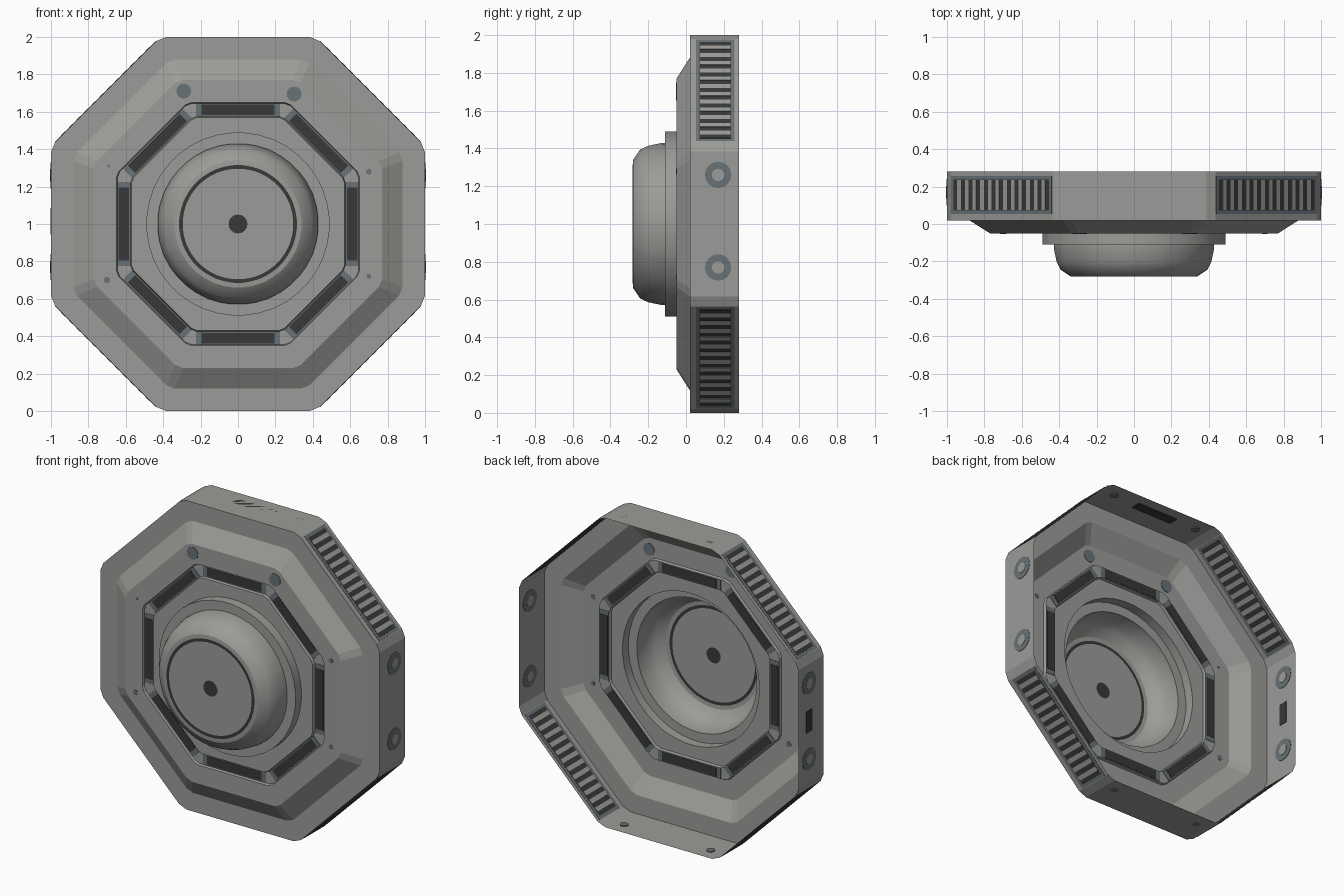
import bpy, bmesh, math
from mathutils import Vector

if "Cube" in bpy.data.objects:
    bpy.data.objects.remove(bpy.data.objects["Cube"])


def material(name, rgb):
    m = bpy.data.materials.new(name)
    m.diffuse_color = (*rgb, 1)
    m.use_nodes = True
    m.node_tree.nodes["Principled BSDF"].inputs["Base Color"].default_value = m.diffuse_color
    return m


MATS = [material("light_grey_metal", (0.33, 0.33, 0.315)),
        material("blue_grey_trim", (0.14, 0.17, 0.185)),
        material("dark_slot", (0.04, 0.04, 0.04))]
GREY, TRIM, DARK = range(3)
CENTRE = Vector((0, 0, 1))
ANGLES = [45 * k + d for k in range(8) for d in (-21, -12.6, -4.2, 4.2, 12.6, 21)]


def finish(bm, name):
    me = bpy.data.meshes.new(name)
    bm.to_mesh(me)
    bm.free()
    for m in MATS:
        me.materials.append(m)
    ob = bpy.data.objects.new(name, me)
    bpy.context.collection.objects.link(ob)
    return ob


def lathe(name, loops):
    """Sheet through loops of (is_octagon, radius, y, material, smooth)."""
    bm = bmesh.new()
    prev = None
    for octagon, r, y, mat, smooth in loops:
        ring = []
        for a in ANGLES:
            d = (a + 22.5) % 45 - 22.5
            rr = r / math.cos(math.radians(d)) if octagon else r
            t = math.radians(a)
            ring.append(bm.verts.new(CENTRE + Vector((rr * math.cos(t), y, rr * math.sin(t)))))
        if prev:
            for i in range(len(ring)):
                j = (i + 1) % len(ring)
                f = bm.faces.new((prev[i], ring[i], ring[j], prev[j]))
                f.material_index = mat
                f.smooth = smooth
        prev = ring
    f = bm.faces.new(prev)
    f.material_index = DARK
    bmesh.ops.recalc_face_normals(bm, faces=bm.faces)
    # outside of the sheet faces the front
    if f.normal.y > 0:
        bmesh.ops.reverse_faces(bm, faces=bm.faces)
    return finish(bm, name)


def rect(w, h):
    return [(-w / 2, -h / 2), (w / 2, -h / 2), (w / 2, h / 2), (-w / 2, h / 2)]


def disc(r, n=16):
    return [(r * math.cos(2 * math.pi * i / n), r * math.sin(2 * math.pi * i / n)) for i in range(n)]


def slab(bm, origin, u, v, outline, thick, mat):
    """Thin plate straddling the sheet, so it shows on both sides."""
    n = u.cross(v)
    lo, hi = ([bm.verts.new(origin + u * a + v * b + n * s) for a, b in outline]
              for s in (-thick / 2, thick / 2))
    faces = [bm.faces.new(lo[::-1]), bm.faces.new(hi)]
    for i in range(len(lo)):
        j = (i + 1) % len(lo)
        faces.append(bm.faces.new((lo[i], lo[j], hi[j], hi[i])))
    for f in faces:
        f.material_index = mat


Y = Vector((0, 1, 0))
X = Vector((1, 0, 0))
Z = Vector((0, 0, 1))


def side(deg):
    """Outward direction and tangent of one octagon side."""
    t = math.radians(deg)
    return Vector((math.cos(t), 0, math.sin(t))), Vector((-math.sin(t), 0, math.cos(t)))


# Octagonal shell with groove, round flange, dome and end disc
lathe("octagonal_housing", [
    (True, 1.0, 0.28, GREY, False),
    (True, 1.0, 0.02, GREY, False),
    (True, 0.88, 0.02, GREY, False),
    (True, 0.77, -0.05, GREY, False),
    (True, 0.65, -0.05, GREY, False),
    (True, 0.645, -0.035, GREY, False),
    (True, 0.575, -0.035, GREY, False),
    (True, 0.57, -0.05, GREY, False),
    (False, 0.49, -0.05, GREY, False),
    (False, 0.49, -0.11, GREY, True),
    (False, 0.43, -0.11, GREY, False),
    (False, 0.43, -0.13, GREY, True),
    (False, 0.415, -0.2, GREY, True),
    (False, 0.395, -0.243, GREY, True),
    (False, 0.34, -0.28, GREY, True),
    (False, 0.315, -0.282, GREY, False),
    (False, 0.296, -0.282, DARK, False),
    (False, 0.05, -0.282, GREY, False),
])

# Eight slots in the groove
bm = bmesh.new()
for k in range(8):
    n, t = side(45 * k)
    o = CENTRE + n * 0.61 - Y * 0.035
    slab(bm, o, t, n, rect(0.45, 0.068), 0.005, TRIM)
    slab(bm, o, t, n, rect(0.39, 0.056), 0.009, DARK)
finish(bm, "groove_slots")

# Vent grilles on the four diagonal sides
bm = bmesh.new()
BARS = 12
for k in (1, 3, 5, 7):
    n, t = side(45 * k)
    o = CENTRE + n + Y * 0.155
    slab(bm, o, t, Y, rect(0.76, 0.205), 0.004, TRIM)
    slab(bm, o, t, Y, rect(0.72, 0.165), 0.006, DARK)
    for i in range(BARS):
        s = (i - (BARS - 1) / 2) * 0.058
        slab(bm, o + t * s, t, Y, rect(0.028, 0.16), 0.009, GREY)
finish(bm, "vent_grilles")

# Round fittings on the left and right sides
bm = bmesh.new()
for sx in (-1, 1):
    for z in (0.77, 1.26):
        o = Vector((sx, 0.17, z))
        slab(bm, o, Y, Z, disc(0.07), 0.005, TRIM)
        slab(bm, o, Y, Z, disc(0.033), 0.009, GREY)
slab(bm, Vector((-1, 0.17, 1.015)), Y, Z, rect(0.06, 0.14), 0.006, DARK)
finish(bm, "side_fittings")

# Top slot and small holes on top and bottom
bm = bmesh.new()
slab(bm, Vector((-0.005, 0.18, 1.997)), X, Y, rect(0.29, 0.062), 0.006, DARK)
for z in (0.003, 1.997):
    for x in (-0.31, 0.31):
        slab(bm, Vector((x, 0.19, z)), X, Y, disc(0.025), 0.006, TRIM)
finish(bm, "top_slot_and_holes")

# Round spots on the front plate
bm = bmesh.new()
for x, z, r in ((-0.29, 1.71, 0.04), (0.3, 1.695, 0.04), (0.7, 1.28, 0.015),
                (-0.7, 0.7, 0.017), (0.7, 0.72, 0.013), (-0.69, 1.31, 0.008)):
    slab(bm, Vector((x, -0.05, z)), X, Z, disc(r), 0.006, TRIM)
finish(bm, "front_spots")
